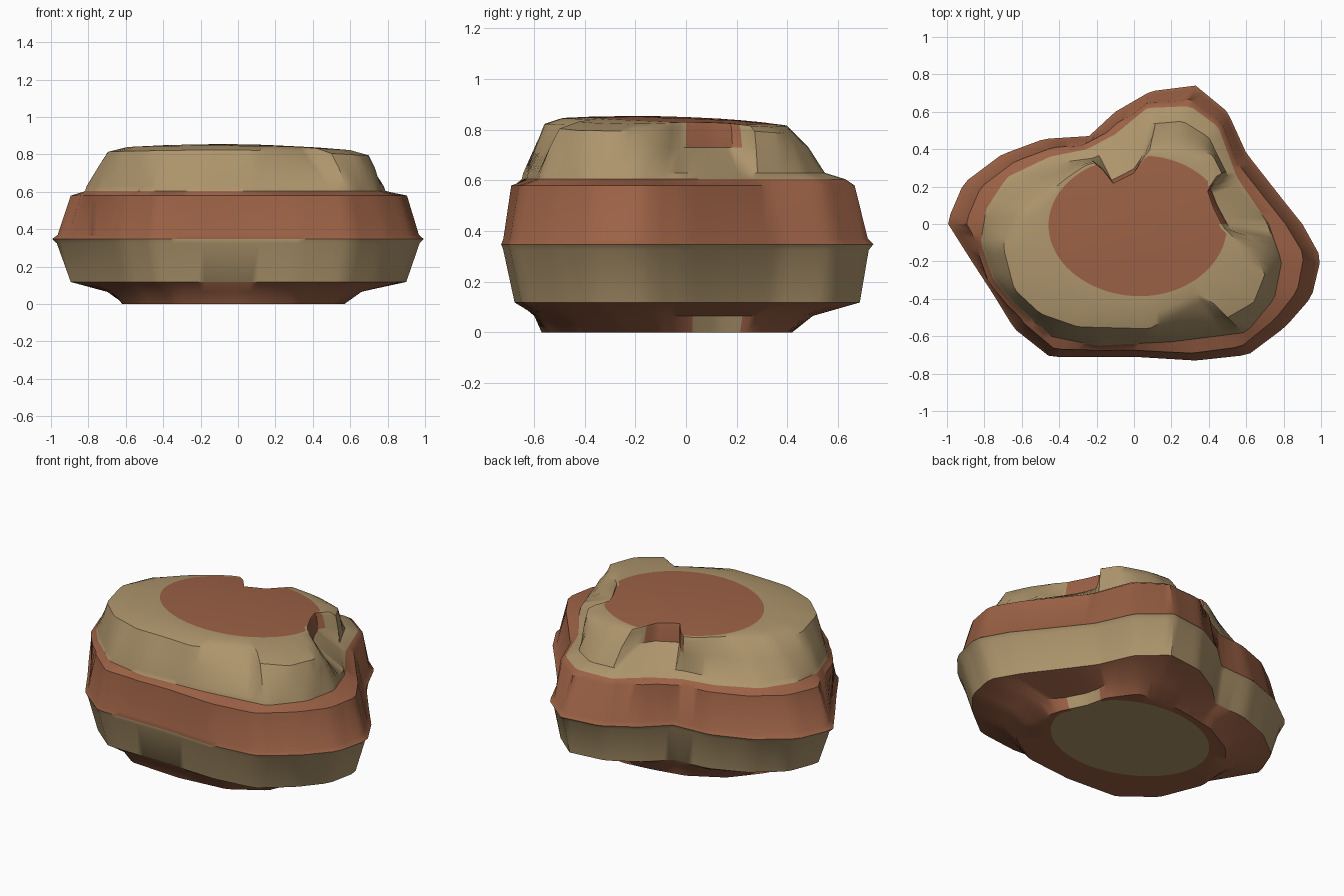
import bpy
import bmesh
from math import cos, sin, pi, hypot, radians
from mathutils import Vector

SIDES = 120

if "Cube" in bpy.data.objects:
    bpy.data.objects.remove(bpy.data.objects["Cube"], do_unlink=True)


def make_material(name, colour):
    mat = bpy.data.materials.new(name)
    mat.use_nodes = True
    mat.diffuse_color = (*colour, 1)
    mat.node_tree.nodes["Principled BSDF"].inputs["Base Color"].default_value = (*colour, 1)
    return mat


TAN, RUST = range(2)
materials = [make_material("sandy_tan", (0.42, 0.30, 0.15)),
             make_material("rust_red", (0.33, 0.12, 0.06))]

# Plan outlines, counter-clockwise
widest = [(.9, 0), (.78, .15), (.6, .38), (.5, .6), (.33, .74), (.09, .71),
          (-.1, .6), (-.24, .47), (-.48, .455), (-.71, .37), (-.91, .22),
          (-1, .01), (-.88, -.18), (-.75, -.38), (-.64, -.56), (-.45, -.71),
          (0, -.71), (.33, -.73), (.61, -.7), (.81, -.55), (.95, -.39), (1, -.18)]
shoulder = [(.72, 0), (.55, .25), (.45, .52), (.3, .63), (.07, .62), (-.1, .48),
            (-.25, .4), (-.45, .36), (-.68, .25), (-.79, .08), (-.82, -.1),
            (-.75, -.3), (-.65, -.42), (-.45, -.6), (-.2, -.65), (.2, -.63),
            (.6, -.58), (.75, -.4), (.79, -.2)]
rim = [(.49, -.02), (.43, .1), (.4, .19), (.47, .27), (.42, .37), (.25, .42),
       (.09, .42), (0, .28), (-.12, .22), (-.2, .34), (-.27, .32), (-.45, .2),
       (-.62, .07), (-.7, -.12), (-.64, -.35), (-.5, -.48), (-.3, -.55),
       (.08, -.56), (.37, -.41), (.5, -.5), (.64, -.42), (.7, -.27), (.63, -.14)]
foot = [(.51, -.02), (.44, .12), (.41, .25), (.3, .4), (.12, .42), (-.05, .4),
        (-.25, .36), (-.45, .25), (-.6, .07), (-.62, -.15), (-.52, -.4),
        (-.33, -.55), (0, -.57), (.3, -.54), (.5, -.42), (.57, -.25)]


def cross(a, b):
    return a.x * b.y - a.y * b.x


directions = [Vector((cos(2 * pi * i / SIDES), sin(2 * pi * i / SIDES)))
              for i in range(SIDES)]


def radii(outline):
    """Distance from the centre to the outline along each direction."""
    pts = [Vector(p) for p in outline]
    result = []
    for d in directions:
        for p, q in zip(pts, pts[1:] + pts[:1]):
            if cross(p, d) >= -1e-7 and cross(d, q) > 0:
                result.append(cross(p, q) / cross(d, q - p))
                break
        else:
            result.append(result[-1])
    return result


def scaled(ring, base, front=0, back=0):
    """Scale a ring, with extra amounts toward the front and the back."""
    return [r * (base + front * max(0, -d.y) + back * max(0, d.y))
            for r, d in zip(ring, directions)]


def mix(a, b, t):
    return a + (b - a) * t


def steep_ring(outer, inner, patch, inward):
    """Middle ring that hugs the inner one where a notch cuts into the patch."""
    out = []
    for o, i, p in zip(outer, inner, patch):
        cut = min(1, max(0, (p * 1.12 - i) / (p * .12)))
        out.append(mix(o, i, mix(inward, .92, cut)))
    return out


def dome(x, y):
    return .855 - .065 * (x + .1) ** 2 - .1 * (y + .2) ** 2


wide_r, shoulder_r, rim_r, foot_r = map(radii, (widest, shoulder, rim, foot))
patch_r = [1 / hypot(d.x / .477, d.y / .375) + .02 * d.x - .01 * d.y for d in directions]
under_r = scaled(wide_r, .9, front=.03, back=.03)
ledge_r = [max(w, s + .03) for w, s in zip(scaled(wide_r, .9, front=.05), shoulder_r)]
step_r = scaled(shoulder_r, .99, back=-.13)
bottom_patch = [min(p, f * .95) for p, f in zip(patch_r, foot_r)]
top_patch = [min(p, r * .94) for p, r in zip(patch_r, rim_r)]
top_mid = [mix(p, r, .6) for p, r in zip(top_patch, rim_r)]

bm = bmesh.new()


def add_ring(ring, height):
    """Height is a number or a function of x and y."""
    verts = []
    for r, d in zip(ring, directions):
        x, y = d * r
        verts.append(bm.verts.new((x, y, height(x, y) if callable(height) else height)))
    return verts


def bridge(low, high, colour):
    """Colour is an index or a rule taking the side number."""
    for i in range(SIDES):
        j = (i + 1) % SIDES
        face = bm.faces.new((low[i], low[j], high[j], high[i]))
        face.material_index = colour(i) if callable(colour) else colour


def cap(ring, height, colour, upward):
    centre = bm.verts.new((0, 0, height))
    for i in range(SIDES):
        a, b = ring[i], ring[(i + 1) % SIDES]
        face = bm.faces.new((a, b, centre) if upward else (b, a, centre))
        face.material_index = colour


def foot_colour(i):
    return TAN if foot_r[i] < patch_r[i] else RUST


def rim_colour(i):
    return RUST if rim_r[i] < patch_r[i] else TAN


# Strata from the underside to the top: radius, height, colour of the band above
layers = [
    (bottom_patch, 0, foot_colour),
    (foot_r, 0, foot_colour),
    (steep_ring(under_r, foot_r, patch_r, .68), .065, RUST),
    (under_r, .118, TAN),
    (scaled(wide_r, .975, front=.015), .325, TAN),
    (wide_r, .348, RUST),
    (scaled(wide_r, .97, front=.02), .37, RUST),
    (ledge_r, .58, RUST),
    (shoulder_r, .605, TAN),
    (step_r, .63, TAN),
    (steep_ring(step_r, rim_r, patch_r, .5), .73, rim_colour),
    (rim_r, lambda x, y: dome(x, y) - .018, rim_colour),
    (top_mid, dome, rim_colour),
    (top_patch, dome, RUST),
    (scaled(top_patch, .5), dome, RUST),
]
rings = [add_ring(ring, height) for ring, height, _ in layers]
for k in range(len(layers) - 1):
    bridge(rings[k], rings[k + 1], layers[k][2])
cap(rings[0], 0, TAN, False)
cap(rings[-1], dome(0, 0), RUST, True)

bmesh.ops.recalc_face_normals(bm, faces=bm.faces)
mesh = bpy.data.meshes.new("layered_rock")
bm.to_mesh(mesh)
bm.free()
for mat in materials:
    mesh.materials.append(mat)
rock = bpy.data.objects.new("layered_rock", mesh)
bpy.context.collection.objects.link(rock)

# Soft faces with crisp ledges
bpy.ops.object.select_all(action="DESELECT")
rock.select_set(True)
bpy.context.view_layer.objects.active = rock
bpy.ops.object.shade_smooth_by_angle(angle=radians(40))
